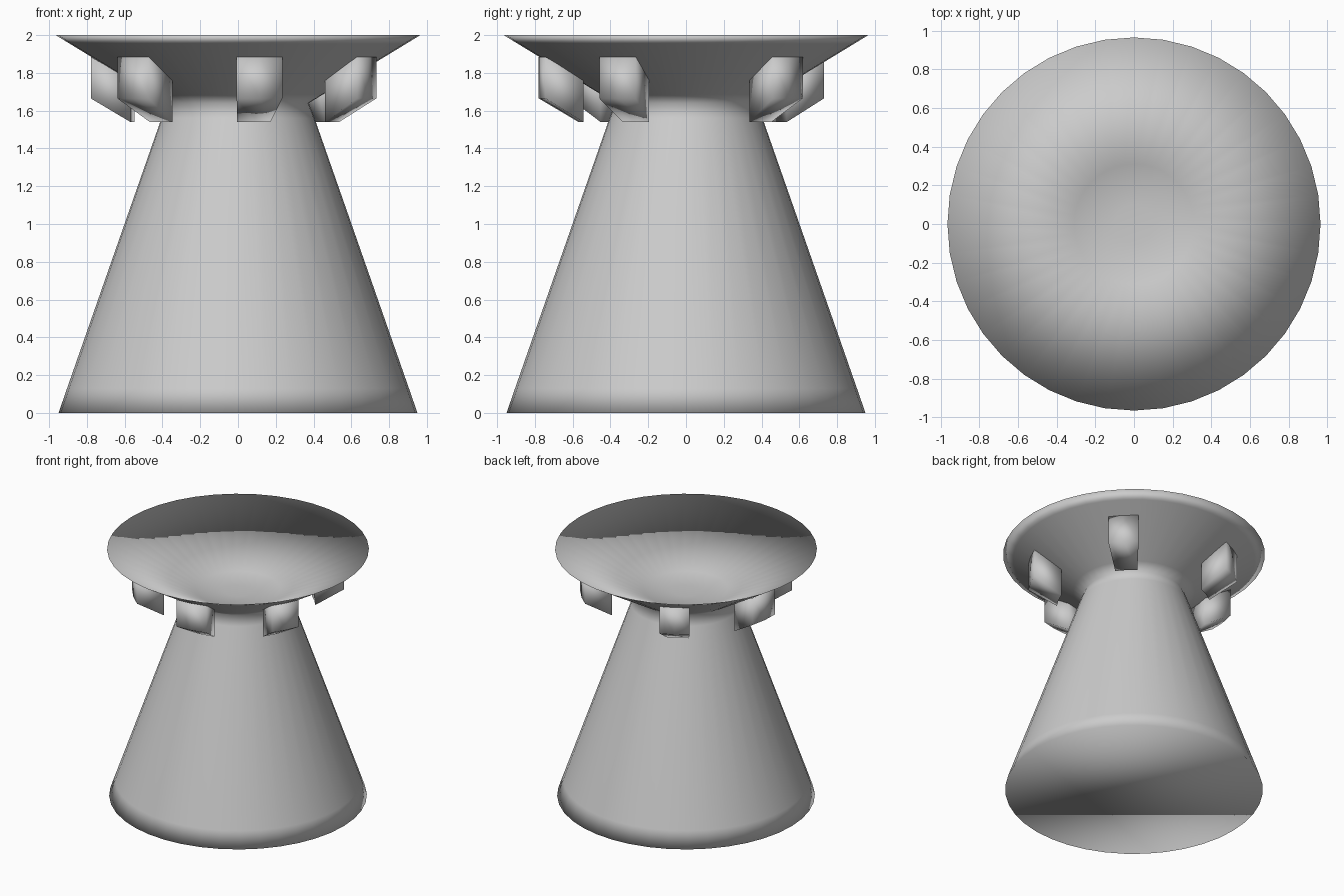
import bpy
import bmesh
from math import cos, sin, radians, pi

SEGMENTS = 40

if "Cube" in bpy.data.objects:
    bpy.data.objects.remove(bpy.data.objects["Cube"], do_unlink=True)

grey = bpy.data.materials.new("light_grey")
grey.use_nodes = True
colour = (0.6, 0.6, 0.6, 1)
grey.diffuse_color = colour
grey.node_tree.nodes["Principled BSDF"].inputs["Base Color"].default_value = colour


def finish(name, bm):
    """Turn a bmesh into a smooth grey object."""
    bmesh.ops.recalc_face_normals(bm, faces=bm.faces)
    mesh = bpy.data.meshes.new(name)
    bm.to_mesh(mesh)
    bm.free()
    mesh.materials.append(grey)
    mesh.shade_smooth()
    obj = bpy.data.objects.new(name, mesh)
    bpy.context.collection.objects.link(obj)
    return obj


def lathe(name, profile):
    """Revolve a radius/height profile and close both ends."""
    bm = bmesh.new()
    rings = []
    for r, z in profile:
        angles = [2 * pi * i / SEGMENTS for i in range(SEGMENTS)]
        rings.append([bm.verts.new((r * cos(a), r * sin(a), z)) for a in angles])
    for low, high in zip(rings, rings[1:]):
        for i in range(SEGMENTS):
            j = (i + 1) % SEGMENTS
            bm.faces.new((low[i], low[j], high[j], high[i]))
    bm.faces.new(rings[0])
    bm.faces.new(rings[-1])
    return finish(name, bm)


def bracket(name, start, end, profile):
    """Sweep a radial side profile through a short arc round the axis."""
    bm = bmesh.new()
    sections = []
    for angle in (start, (start + end) / 2, end):
        a = radians(angle)
        sections.append([bm.verts.new((r * cos(a), r * sin(a), z)) for r, z in profile])
    bm.faces.new(sections[0])
    bm.faces.new(sections[-1])
    for near, far in zip(sections, sections[1:]):
        for i in range(len(profile)):
            j = (i + 1) % len(profile)
            bm.faces.new((near[i], near[j], far[j], far[i]))
    return finish(name, bm)


# Tapered body flaring into a thin-rimmed dish
lathe("body_and_dish", [(0.95, 0), (0.905, 0.13), (0.405, 1.56), (0.375, 1.64),
                        (0.45, 1.686), (0.89, 1.954), (0.965, 2), (0.31, 1.675), (0.1, 1.66)])

# Brackets hanging from the underside of the dish, tapering inward
bracket_profile = [(0.57, 1.765), (0.78, 1.885), (0.78, 1.665), (0.57, 1.54)]
spans = [(36, 52.5), (110.5, 127), (164, 182), (215, 232.5), (269.5, 287.5), (324, 340)]
for number, (start, end) in enumerate(spans, 1):
    bracket(f"bracket_{number}", start, end, bracket_profile)
